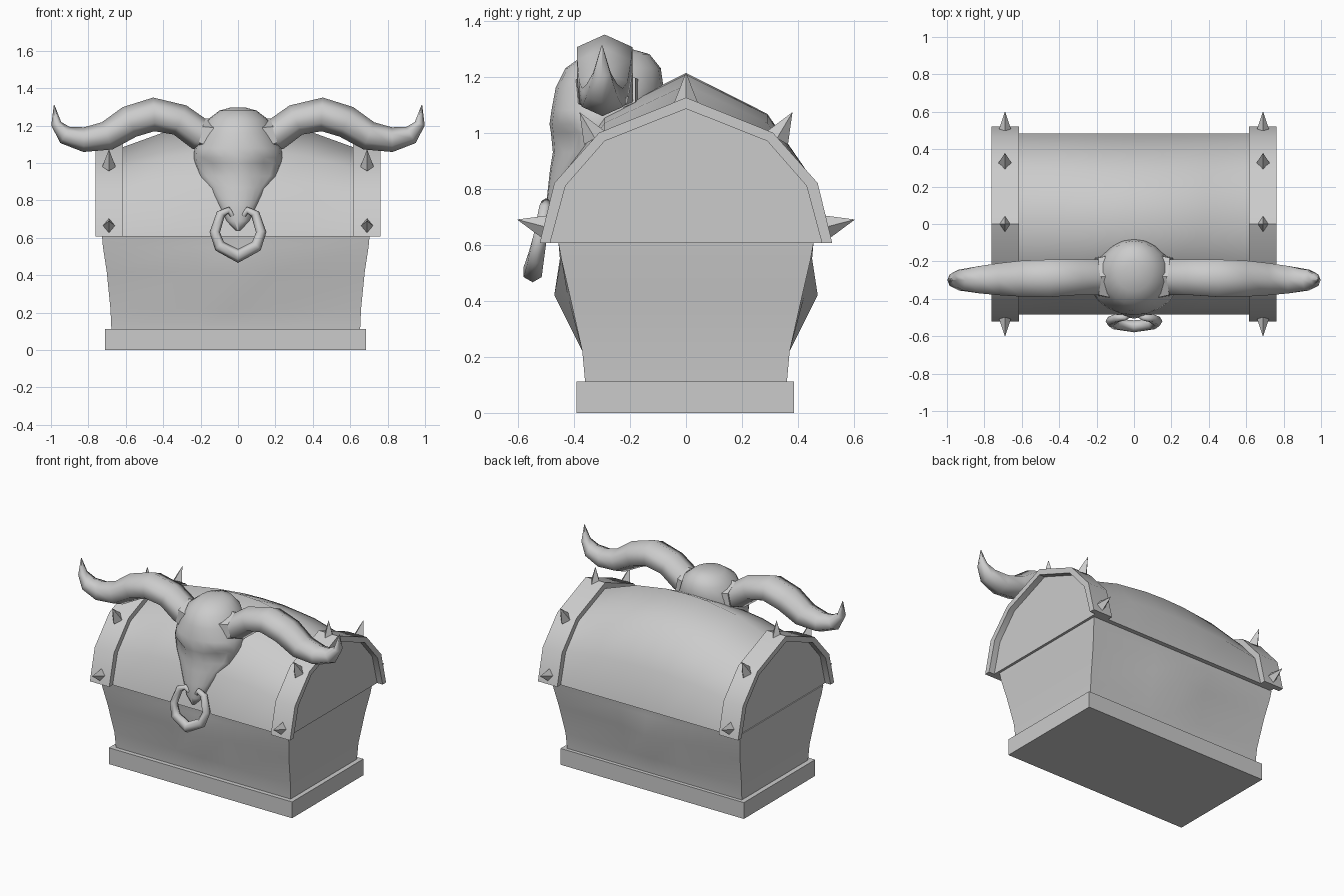
import bpy, bmesh, math
from mathutils import Vector

cube = bpy.data.objects.get("Cube")
if cube:
    bpy.data.objects.remove(cube, do_unlink=True)

GREY = (0.6, 0.6, 0.6, 1)
mat = bpy.data.materials.new("plain_grey")
mat.use_nodes = True
mat.diffuse_color = GREY
mat.node_tree.nodes["Principled BSDF"].inputs["Base Color"].default_value = GREY


def finish(name, bm, angle=None):
    """Turn a bmesh into a named object, smooth below the given angle."""
    bmesh.ops.recalc_face_normals(bm, faces=bm.faces)
    me = bpy.data.meshes.new(name)
    bm.to_mesh(me)
    bm.free()
    me.materials.append(mat)
    ob = bpy.data.objects.new(name, me)
    bpy.context.collection.objects.link(ob)
    if angle:
        bpy.ops.object.select_all(action='DESELECT')
        ob.select_set(True)
        bpy.context.view_layer.objects.active = ob
        bpy.ops.object.shade_smooth_by_angle(angle=math.radians(angle))
    return ob


def loft(name, rings, angle=None):
    """Skin a row of closed rings and cap both ends."""
    bm = bmesh.new()
    rows = [[bm.verts.new(p) for p in ring] for ring in rings]
    n = len(rows[0])
    for a, b in zip(rows, rows[1:]):
        for i in range(n):
            j = (i + 1) % n
            bm.faces.new((a[i], a[j], b[j], b[i]))
    bm.faces.new(rows[0])
    bm.faces.new(rows[-1])
    return finish(name, bm, angle)


def tube(name, path, sides, depth=1.0, angle=70):
    """Tapered tube along points (x, y, z, radius) lying close to the xz plane."""
    pts = [Vector(p[:3]) for p in path]
    rings = []
    for i, p in enumerate(pts):
        t = (pts[min(i + 1, len(pts) - 1)] - pts[max(i - 1, 0)]).normalized()
        u = t.cross(Vector((0, 1, 0))).normalized()
        v = t.cross(u)
        r = path[i][3]
        rings.append([p + u * r * math.cos(a) + v * r * depth * math.sin(a)
                      for a in (math.tau * k / sides for k in range(sides))])
    return loft(name, rings, angle)


# Plinth
loft("plinth", [[(x, y, z) for x, y in ((-.71, -.39), (.685, -.39), (.685, .385), (-.71, .385))]
                for z in (0, .112)])

# Flared chest body with a swelling in the middle of front and back
rings = []
for z, w, d, bulge in ((.11, .665, .36, 0), (.22, .67, .37, 0), (.42, .69, .415, .055),
                       (.55, .71, .445, .005), (.606, .715, .455, 0)):
    cols = ((-1, 0), (-.3, .15), (0, 1), (.3, .15), (1, 0))
    front = [(-.012 + w * f, -d - bulge * k, z) for f, k in cols]
    rings.append(front + [(x, -y, z) for x, y, z in reversed(front)])
loft("chest_body", rings, 40)

# Barrel lid, higher in the middle
half = [(0, 1.085), (.29, .97), (.43, .81), (.485, .606)]


def arch(points):
    return [(-y, z) for y, z in reversed(points[1:])] + list(points)


rings = []
for x, rise in ((-.72, 0), (-.615, 0), (-.38, .085), (-.15, .122), (0, .128),
                (.15, .122), (.38, .085), (.615, 0), (.72, 0)):
    rings.append([(x, y, z + rise * (z - .606) / .479) for y, z in arch(half)])
loft("lid", rings, 55)

# Rim bands at both ends, with spikes
outer = [(0, 1.125), (.31, 1.0), (.47, .82), (.522, .606)]
band = arch(outer) + arch(half)[::-1]
spikes = [((0, 1.1), (0, 1.215)), ((.325, .98), (.38, 1.073)), ((.495, .662), (.603, .69))]


def spike(name, x, base, tip):
    b, t = Vector((x, *base)), Vector((x, *tip))
    side = (t - b).normalized().cross(Vector((1, 0, 0)))
    bm = bmesh.new()
    ring = [bm.verts.new(b + o) for o in
            (Vector((.036, 0, 0)), side * .045, Vector((-.036, 0, 0)), side * -.045)]
    top = bm.verts.new(t)
    bm.faces.new(ring)
    for i in range(4):
        bm.faces.new((ring[i], ring[(i + 1) % 4], top))
    finish(name, bm)


for s, side in ((1, "left"), (-1, "right")):
    loft(side + "_rim_band", [[(s * x, y, z) for y, z in band] for x in (.615, .762)], 35)
    for i, (b, t) in enumerate(spikes):
        for m, place in ((-1, "front"), (1, "back")):
            if i or m > 0:
                spike(f"{side}_{place}_spike_{i}", s * .69,
                      (m * b[0], b[1]), (m * t[0], t[1]))

# Skull: level, half width, front y, back y, eye socket depth
levels = [(1.297, .04, -.27, -.19, 0), (1.28, .1, -.36, -.13, 0), (1.23, .165, -.43, -.09, 0),
          (1.16, .19, -.465, -.08, 0), (1.08, .232, -.48, -.1, 0), (1.03, .237, -.487, -.12, 0),
          (1.0, .233, -.482, -.14, .028), (.93, .21, -.475, -.2, .012), (.87, .155, -.485, -.3, .006),
          (.78, .105, -.495, -.38, 0), (.69, .062, -.505, -.42, 0), (.64, .012, -.495, -.46, 0)]
rings = []
for z, w, yf, yb, socket in levels:
    ring = []
    for k in range(20):
        a = math.tau * k / 20
        y = (yf + yb) / 2 - (yb - yf) / 2 * math.cos(a)
        if k in (2, 3, 17, 18):
            y += socket
        ring.append((w * math.sin(a), y, z))
    rings.append(ring)
loft("skull", rings, 75)

# Horns
horn = [(.17, -.285, 1.14, .082), (.2, -.285, 1.15, .086), (.31, -.285, 1.23, .085),
        (.45, -.29, 1.26, .09), (.58, -.292, 1.22, .087), (.70, -.295, 1.145, .078),
        (.825, -.298, 1.125, .066), (.925, -.3, 1.15, .05), (.972, -.3, 1.21, .028),
        (.983, -.3, 1.31, .002)]
for s, side in ((1, "left"), (-1, "right")):
    tube(side + "_horn", [(s * x, y, z, r) for x, y, z, r in horn], 6, 1.28)
    # Collar where the horn leaves the skull
    tube(side + "_horn_collar", [(s * .14, -.28, 1.14, .1), (s * .2, -.28, 1.152, .088)], 6, 1.3, 30)

# Nose ring, open at the top where it enters the nostrils
hoop = [(.03, -.49, .72, .014), (.05, -.5, .748, .018), (.092, -.503, .728, .024),
        (.124, -.52, .63, .028), (.098, -.535, .555, .032)]
path = hoop + [(0, -.547, .503, .037)] + [(-x, y, z, r) for x, y, z, r in reversed(hoop)]
tube("nose_ring", path, 6)
